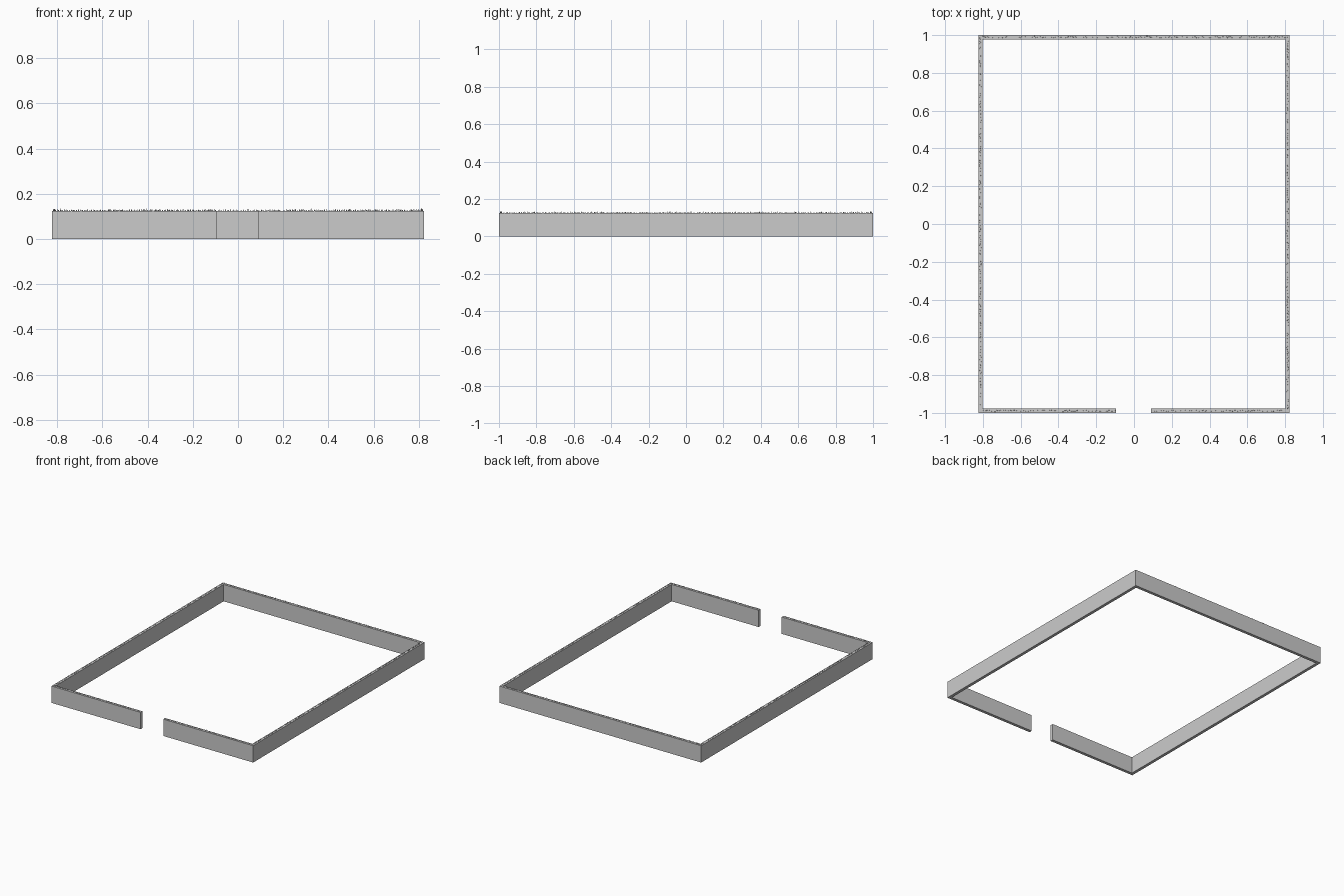
import bpy, bmesh, random
from mathutils import Vector

if "Cube" in bpy.data.objects:
    bpy.data.objects.remove(bpy.data.objects["Cube"])

random.seed(4)
X, Y, T, H = 0.824, 1.0, 0.022, 0.124
GAP_L, GAP_R = -0.096, 0.091


def finish(name, bm):
    bmesh.ops.recalc_face_normals(bm, faces=bm.faces[:])
    me = bpy.data.meshes.new(name)
    bm.to_mesh(me)
    bm.free()
    ob = bpy.data.objects.new(name, me)
    bpy.context.collection.objects.link(ob)
    return ob


def loop(inset):
    x, y = X - inset, Y - inset
    return [(GAP_R, -y), (x, -y), (x, y), (-x, y), (-x, -y), (GAP_L, -y)]


# Perimeter wall: one open loop with mitred corners and a gate gap in front
bm = bmesh.new()
rings = []
for (ox, oy), (ix, iy) in zip(loop(0), loop(T)):
    rings.append([bm.verts.new(p) for p in
                  ((ox, oy, 0), (ix, iy, 0), (ix, iy, H), (ox, oy, H))])
for a, b in zip(rings, rings[1:]):
    for i in range(4):
        j = (i + 1) % 4
        bm.faces.new((a[i], a[j], b[j], b[i]))
bm.faces.new(rings[0])
bm.faces.new(rings[-1])
finish("perimeter_wall", bm)

# Broken-glass shards: tiny irregular spikes bedded along the wall top
bm = bmesh.new()
path = [Vector((x, y, H)) for x, y in loop(T / 2)]
for a, b in zip(path, path[1:]):
    n = int((b - a).length / 0.008)
    along = (b - a).normalized()
    across = Vector((-along.y, along.x, 0))
    for k in range(n):
        c = a.lerp(b, (k + random.uniform(0.2, 0.8)) / n)
        c += across * random.uniform(-0.004, 0.004)
        w, d = random.uniform(0.0015, 0.003), random.uniform(0.0008, 0.002)
        base = [bm.verts.new(c + along * w * s + across * d * t - Vector((0, 0, 0.001)))
                for s, t in ((-1, -1), (1, -1), (0.3, 1))]
        tip = bm.verts.new(c + along * random.uniform(-w, w)
                           + Vector((0, 0, random.uniform(0.003, 0.01))))
        bm.faces.new(base)
        for i in range(3):
            bm.faces.new((base[i], base[(i + 1) % 3], tip))
finish("glass_shards", bm)
